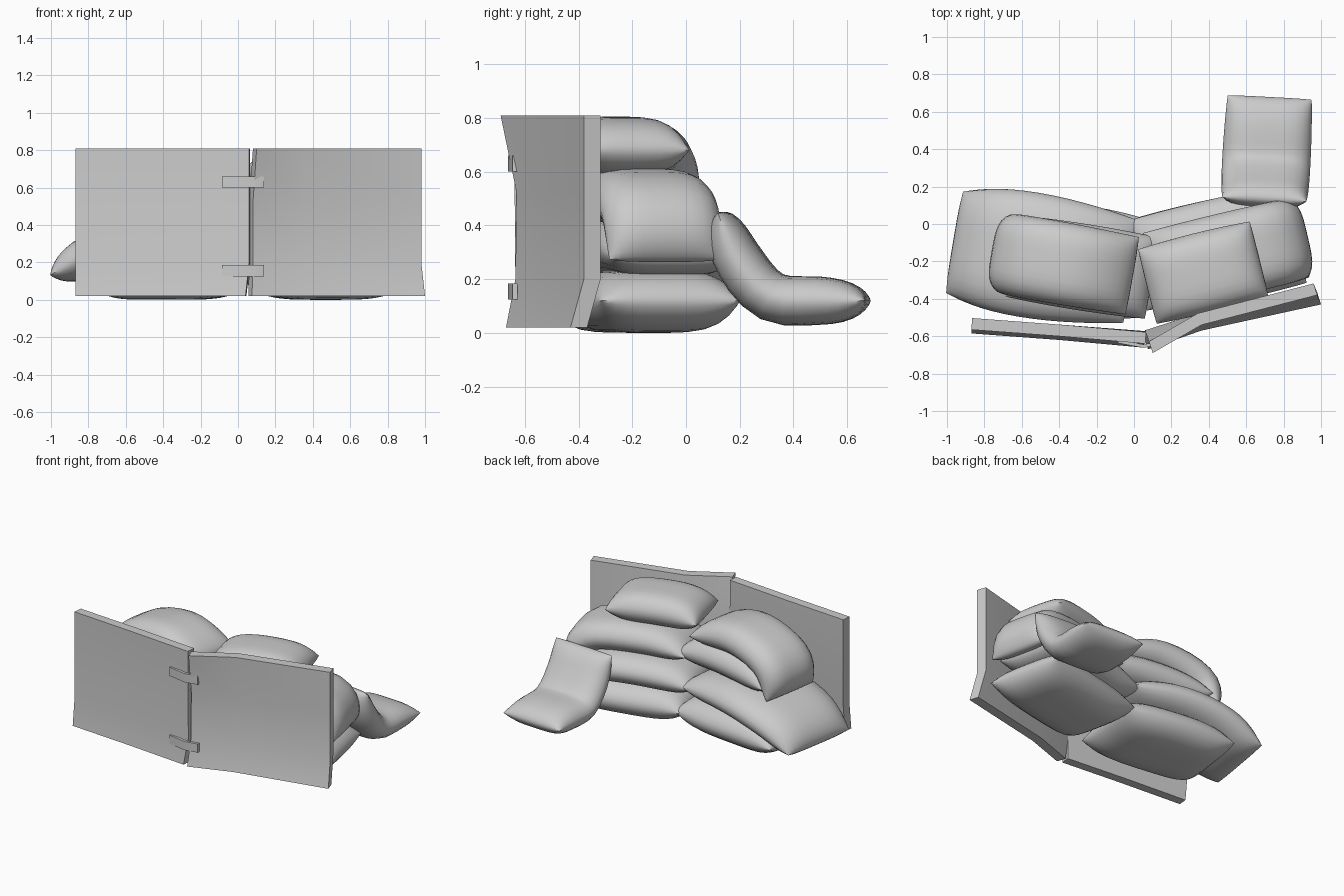
import bpy, bmesh, math
from mathutils import Vector, Matrix

if "Cube" in bpy.data.objects:
    bpy.data.objects.remove(bpy.data.objects["Cube"])


def finish(bm, name, smooth_angle):
    bmesh.ops.recalc_face_normals(bm, faces=bm.faces)
    mesh = bpy.data.meshes.new(name)
    bm.to_mesh(mesh)
    bm.free()
    ob = bpy.data.objects.new(name, mesh)
    bpy.context.collection.objects.link(ob)
    bpy.ops.object.select_all(action='DESELECT')
    ob.select_set(True)
    bpy.context.view_layer.objects.active = ob
    bpy.ops.object.shade_smooth_by_angle(angle=math.radians(smooth_angle))
    return ob


def spline(pts, t):
    """Catmull-Rom point on an open path, t in 0..1."""
    p = [Vector(q) for q in pts]
    p = [2 * p[0] - p[1]] + p + [2 * p[-1] - p[-2]]
    n = len(pts) - 1
    i = min(int(t * n), n - 1)
    f = t * n - i
    a, b, c, d = p[i:i + 4]
    return 0.5 * (2 * b + (c - a) * f + (2 * a - 5 * b + 4 * c - d) * f ** 2
                  + (3 * b - a - 3 * c + d) * f ** 3)


def bag(name, center, yaw, path, width, thick, bulge=0.05, nu=20, nv=14):
    """Filled sack: two pillow sheets bent along a (length, height) path.
    width is at the corners, bulge widens the middle."""
    bm = bmesh.new()
    rot = Matrix.Rotation(math.radians(yaw), 3, 'Z')
    origin = Vector((center[0], center[1], 0))

    def place(i, j, side):
        u = -math.cos(math.pi * i / nu)
        v = -math.cos(math.pi * j / nv)
        h = max(0, (1 - u ** 4) * (1 - v ** 4)) ** 0.58 * thick / 2 * side
        t = (u * (1 - 0.01 * v ** 4) + 1) / 2
        y = v * (1 + bulge * (1 - u ** 2)) * width / 2
        e = 0.02
        p = spline(path, t)
        d = (spline(path, min(1, t + e)) - spline(path, max(0, t - e))).normalized()
        return origin + rot @ Vector((p.x - d.y * h, y, p.y + d.x * h))

    for side in (1, -1):
        g = [[bm.verts.new(place(i, j, side)) for j in range(nv + 1)] for i in range(nu + 1)]
        for i in range(nu):
            for j in range(nv):
                bm.faces.new((g[i][j], g[i + 1][j], g[i + 1][j + 1], g[i][j + 1]))
    bmesh.ops.remove_doubles(bm, verts=bm.verts, dist=0.0005)
    return finish(bm, name, 50)


def plate(name, rows, offset):
    """Bent sheet: rows of (z, [(x, y), ...]) on the outer side, thickened by offset."""
    bm = bmesh.new()
    g = [[bm.verts.new((x, y, z)) for x, y in r] for z, r in rows]
    for a, b in zip(g, g[1:]):
        for k in range(len(a) - 1):
            bm.faces.new((a[k], a[k + 1], b[k + 1], b[k]))
    ext = bmesh.ops.extrude_face_region(bm, geom=bm.faces[:], use_keep_orig=True)
    moved = [v for v in ext['geom'] if isinstance(v, bmesh.types.BMVert)]
    bmesh.ops.translate(bm, verts=moved, vec=(offset[0], offset[1], 0))
    return finish(bm, name, 30)


# Bottom layer
bag("sandbag_bottom_left", (-0.36, -0.19), -7,
    [(-0.41, 0.10), (-0.15, 0.118), (0.15, 0.118), (0.41, 0.12)], 0.53, 0.235, 0.13)
bag("sandbag_bottom_right", (0.47, -0.14), 12,
    [(-0.41, 0.12), (-0.15, 0.118), (0.15, 0.118), (0.41, 0.12)], 0.53, 0.235)

# Second layer, left one sags over the end
bag("sandbag_second_left", (-0.47, -0.18), -9.5,
    [(-0.50, 0.13), (-0.25, 0.26), (0.08, 0.32), (0.47, 0.30)], 0.55, 0.225, 0.22)
bag("sandbag_second_right", (0.42, -0.13), 13,
    [(-0.42, 0.29), (-0.15, 0.32), (0.15, 0.32), (0.42, 0.28)], 0.49, 0.21)

# Third layer, right one sags over the end
bag("sandbag_third_left", (-0.28, -0.23), -9,
    [(-0.38, 0.46), (-0.13, 0.50), (0.13, 0.51), (0.38, 0.48)], 0.44, 0.21)
bag("sandbag_third_right", (0.50, -0.165), 13,
    [(-0.42, 0.47), (-0.10, 0.51), (0.27, 0.47), (0.40, 0.27)], 0.43, 0.21)

# Top layer
bag("sandbag_top_left", (-0.36, -0.215), -10,
    [(-0.34, 0.39), (-0.26, 0.59), (0.03, 0.68), (0.36, 0.62)], 0.42, 0.22)
bag("sandbag_top_right", (0.37, -0.26), 14,
    [(-0.31, 0.67), (-0.1, 0.695), (0.1, 0.695), (0.31, 0.68)], 0.41, 0.215)

# Loose bag slumped against the pile
bag("sandbag_leaning", (0.69, 0), 87,
    [(0.13, 0.45), (0.195, 0.275), (0.32, 0.135), (0.51, 0.12), (0.68, 0.12)], 0.45, 0.185)

# Two bent shield plates
plate("shield_left", [
    (0.81, [(-0.87, -0.565), (-0.40, -0.60), (0.06, -0.64)]),
    (0.20, [(-0.87, -0.565), (-0.40, -0.60), (0.06, -0.635)]),
    (0.02, [(-0.87, -0.585), (-0.40, -0.62), (0.04, -0.66)])], (0.005, 0.062))
plate("shield_right", [
    (0.81, [(0.10, -0.69), (0.36, -0.54), (0.98, -0.38)]),
    (0.52, [(0.08, -0.63), (0.36, -0.54), (0.98, -0.38)]),
    (0.20, [(0.08, -0.635), (0.36, -0.54), (0.98, -0.38)]),
    (0.02, [(0.075, -0.67), (0.36, -0.57), (1.00, -0.43)])], (-0.02, 0.062))

# Straps joining the plates
for name, z in (("strap_upper", 0.60), ("strap_lower", 0.125)):
    line = [(-0.085, -0.637), (0.05, -0.662), (0.14, -0.645)]
    plate(name, [(z + 0.06, line), (z, line)], (0, 0.018))
